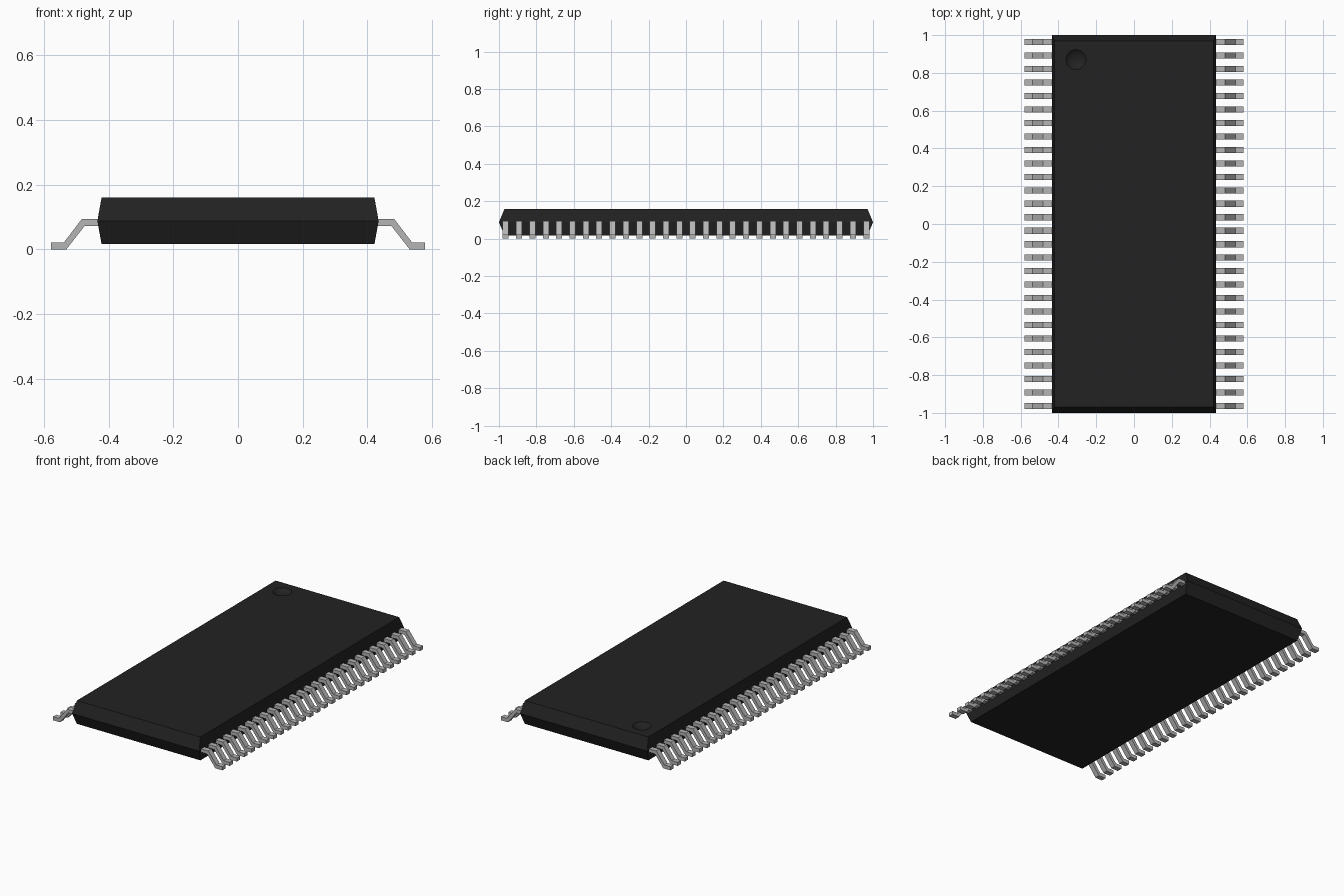
import bpy
import bmesh
import math
from mathutils import Matrix

cube = bpy.data.objects.get("Cube")
if cube:
    bpy.data.objects.remove(cube, do_unlink=True)


def material(name, grey):
    mat = bpy.data.materials.new(name)
    mat.use_nodes = True
    color = (grey, grey, grey, 1)
    mat.diffuse_color = color
    mat.node_tree.nodes["Principled BSDF"].inputs["Base Color"].default_value = color
    return mat


def make_object(name, bm, mat):
    bmesh.ops.recalc_face_normals(bm, faces=bm.faces)
    mesh = bpy.data.meshes.new(name)
    bm.to_mesh(mesh)
    bm.free()
    mesh.materials.append(mat)
    obj = bpy.data.objects.new(name, mesh)
    bpy.context.collection.objects.link(obj)
    return obj


black = material("black plastic", 0.016)
metal = material("tinned metal", 0.46)

# Package body: rectangular rings, widest at the moulding seam
bm = bmesh.new()
rings = []
for half_x, half_y, z in [(0.422, 0.97, 0.016), (0.435, 1, 0.088), (0.422, 0.97, 0.16)]:
    rings.append([bm.verts.new((sx * half_x, sy * half_y, z))
                  for sx, sy in [(-1, -1), (1, -1), (1, 1), (-1, 1)]])
for low, high in zip(rings, rings[1:]):
    for i in range(4):
        j = (i + 1) % 4
        bm.faces.new((low[i], low[j], high[j], high[i]))
bm.faces.new(rings[0])
bm.faces.new(rings[-1])
body = make_object("package_body", bm, black)

# Pin one marker: shallow round dimple cut from the top
RIM, DEPTH = 0.053, 0.02
radius = (RIM ** 2 + DEPTH ** 2) / (2 * DEPTH)
bm = bmesh.new()
bmesh.ops.create_uvsphere(
    bm, u_segments=32, v_segments=48, radius=radius,
    matrix=Matrix.Translation((-0.307, 0.87, 0.16 - DEPTH + radius)))
cutter = make_object("dimple_cutter", bm, black)
cutter.hide_render = True
cutter.hide_viewport = True
cut = body.modifiers.new("dimple", "BOOLEAN")
cut.operation = "DIFFERENCE"
cut.solver = "EXACT"
cut.object = cutter
bpy.context.view_layer.objects.active = body
body.select_set(True)
bpy.ops.object.modifier_apply(modifier=cut.name)
bpy.data.objects.remove(cutter, do_unlink=True)
bpy.ops.object.shade_smooth_by_angle(angle=math.radians(12))

# Gull-wing pins: one bent profile extruded across the pin width
PROFILE = [(0.42, 0.094), (0.483, 0.094), (0.538, 0.022), (0.579, 0.022),
           (0.579, 0), (0.531, 0), (0.474, 0.073), (0.42, 0.073)]
COUNT, PITCH, WIDTH = 28, 0.0714, 0.032


def pin_row(name, side):
    bm = bmesh.new()
    for n in range(COUNT):
        y = (n - (COUNT - 1) / 2) * PITCH - WIDTH / 2
        face = bm.faces.new([bm.verts.new((side * x, y, z)) for x, z in PROFILE])
        extruded = bmesh.ops.extrude_face_region(bm, geom=[face])["geom"]
        bmesh.ops.translate(
            bm, vec=(0, WIDTH, 0),
            verts=[v for v in extruded if isinstance(v, bmesh.types.BMVert)])
    return make_object(name, bm, metal)


pin_row("left_pins", 1)
pin_row("right_pins", -1)
